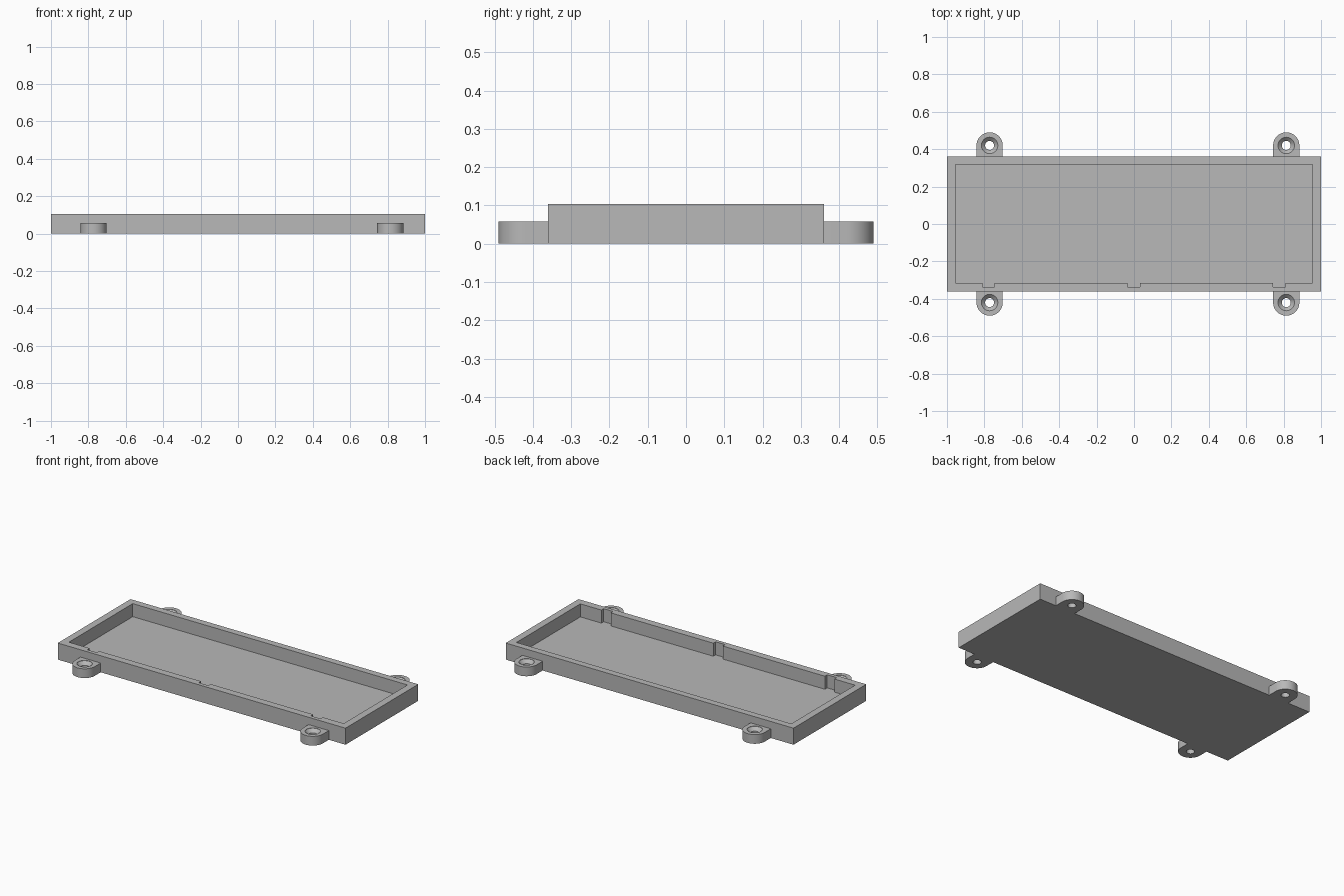
import bpy
import bmesh
from math import pi, cos, sin

if "Cube" in bpy.data.objects:
    bpy.data.objects.remove(bpy.data.objects["Cube"], do_unlink=True)

grey = bpy.data.materials.new("light grey plastic")
grey.use_nodes = True
grey.diffuse_color = (0.48, 0.48, 0.48, 1)
grey.node_tree.nodes["Principled BSDF"].inputs["Base Color"].default_value = (0.48, 0.48, 0.48, 1)

HALF_X, HALF_Y, HEIGHT, FLOOR = 1.0, 0.361, 0.104, 0.022
LUG_Y, LUG_R, LUG_H = 0.42, 0.07, 0.058


def loft(name, rings):
    """Closed solid through a stack of rings with equal point counts."""
    bm = bmesh.new()
    loops = [[bm.verts.new(p) for p in ring] for ring in rings]
    n = len(loops[0])
    for low, high in zip(loops, loops[1:]):
        for i in range(n):
            j = (i + 1) % n
            bm.faces.new((low[i], low[j], high[j], high[i]))
    bm.faces.new(loops[0][::-1])
    bm.faces.new(loops[-1])
    bmesh.ops.recalc_face_normals(bm, faces=bm.faces)
    mesh = bpy.data.meshes.new(name)
    bm.to_mesh(mesh)
    bm.free()
    mesh.materials.append(grey)
    obj = bpy.data.objects.new(name, mesh)
    bpy.context.collection.objects.link(obj)
    return obj


def prism(name, outline, z0, z1):
    return loft(name, [[(x, y, z) for x, y in outline] for z in (z0, z1)])


def carve(obj, cutter):
    """Subtract the cutter, apply the result and discard the cutter."""
    cutter.hide_render = True
    mod = obj.modifiers.new("cut", 'BOOLEAN')
    mod.operation, mod.solver, mod.object = 'DIFFERENCE', 'EXACT', cutter
    bpy.context.view_layer.objects.active = obj
    bpy.ops.object.modifier_apply(modifier=mod.name)
    bpy.data.objects.remove(cutter, do_unlink=True)


# Tray with a cavity whose front wall has three shallow notches
tray = prism("tray", [(-HALF_X, -HALF_Y), (HALF_X, -HALF_Y),
                      (HALF_X, HALF_Y), (-HALF_X, HALF_Y)], 0, HEIGHT)
front, back, side, notch = -0.315, 0.319, 0.955, -0.338
cavity = [(-side, front)]
for x in (-0.778, -0.002, 0.776):
    a, b = x - 0.033, x + 0.033
    cavity += [(a, front), (a, notch), (b, notch), (b, front)]
cavity += [(side, front), (side, back), (-side, back)]
carve(tray, prism("cavity_cutter", cavity, FLOOR, HEIGHT + 0.1))


# Rounded screw lugs with countersunk through holes
def circle(x, y, r, z, n=40):
    return [(x + r * cos(2 * pi * i / n), y + r * sin(2 * pi * i / n), z) for i in range(n)]


for x, side_name in ((-0.772, "right"), (0.814, "left")):
    for s, end_name in ((-1, "front"), (1, "back")):
        arc = [(x + LUG_R * cos(pi * i / 24), s * (LUG_Y + LUG_R * sin(pi * i / 24)))
               for i in range(25)]
        outline = [(x + LUG_R, s * HALF_Y)] + arc + [(x - LUG_R, s * HALF_Y)]
        lug = prism(f"{end_name}_{side_name}_lug", outline, 0, LUG_H)
        y = s * LUG_Y
        stack = ((0.024, -0.02), (0.024, LUG_H - 0.022), (0.044, LUG_H - 0.002), (0.044, LUG_H + 0.02))
        carve(lug, loft("hole_cutter", [circle(x, y, r, z) for r, z in stack]))
        bpy.ops.object.select_all(action='DESELECT')
        lug.select_set(True)
        bpy.context.view_layer.objects.active = lug
        bpy.ops.object.shade_smooth_by_angle(angle=pi / 6)
